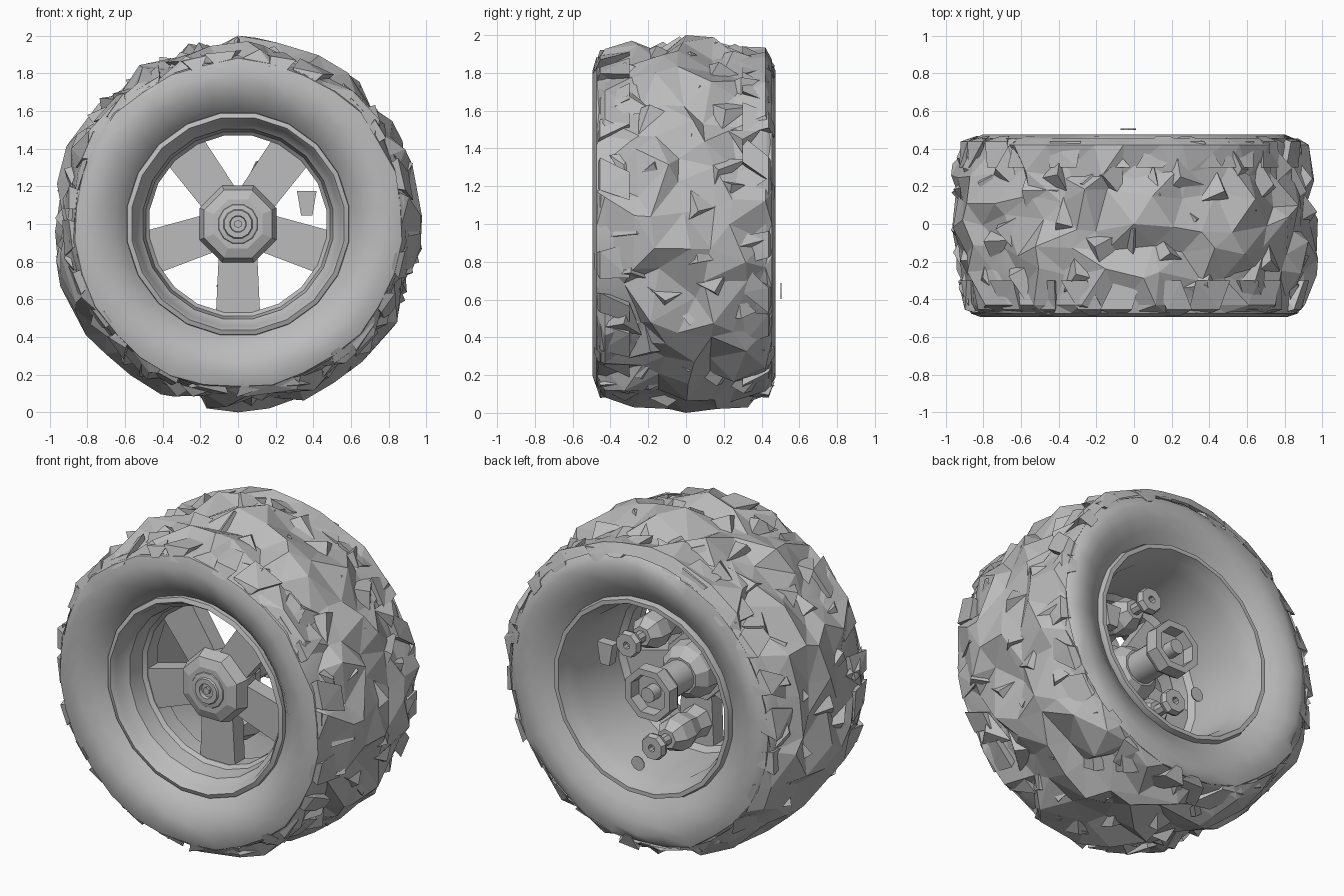
import bpy, bmesh, math, random
from mathutils import Vector

random.seed(7)
old = bpy.data.objects.get("Cube")
if old:
    bpy.data.objects.remove(old, do_unlink=True)

grey = bpy.data.materials.new("plain grey")
grey.use_nodes = True
grey.diffuse_color = (0.5, 0.5, 0.5, 1)
grey.node_tree.nodes["Principled BSDF"].inputs["Base Color"].default_value = (0.5, 0.5, 0.5, 1)


def polar(angle, r, y, cx=0, cz=1):
    """Point around the wheel's axle, which runs along y."""
    return Vector((cx + r * math.cos(angle), y, cz + r * math.sin(angle)))


def finish(name, bm, smooth=0):
    bmesh.ops.recalc_face_normals(bm, faces=bm.faces)
    mesh = bpy.data.meshes.new(name)
    bm.to_mesh(mesh)
    bm.free()
    obj = bpy.data.objects.new(name, mesh)
    bpy.context.collection.objects.link(obj)
    mesh.materials.append(grey)
    if smooth:
        bpy.ops.object.select_all(action="DESELECT")
        obj.select_set(True)
        bpy.context.view_layer.objects.active = obj
        bpy.ops.object.shade_smooth_by_angle(angle=math.radians(smooth))
    return obj


def lathe(name, profile, segments, cx=0, cz=1, smooth=35, wobble=0.0):
    """Turn a closed (radius, y) loop around the axle direction."""
    bm = bmesh.new()
    rings = []
    for i in range(segments):
        a = math.tau * (i + 0.5) / segments
        rings.append([bm.verts.new(polar(a, r + random.uniform(-wobble, wobble) * (r > 0.7), y, cx, cz))
                      for r, y in profile])
    for i, ring in enumerate(rings):
        other = rings[(i + 1) % segments]
        for j in range(len(profile)):
            k = (j + 1) % len(profile)
            if profile[j][0] + profile[k][0] > 0:
                bm.faces.new((ring[j], ring[k], other[k], other[j]))
    bmesh.ops.remove_doubles(bm, verts=bm.verts, dist=0.0005)
    return finish(name, bm, smooth)


def block(bm, corner):
    """Six-sided block; corner maps each sign triple to a point."""
    signs = [(a, b, c) for a in (-1, 1) for b in (-1, 1) for c in (-1, 1)]
    v = [bm.verts.new(corner(*s)) for s in signs]
    for f in ((0, 1, 3, 2), (4, 5, 7, 6), (0, 1, 5, 4), (2, 3, 7, 6), (0, 2, 6, 4), (1, 3, 7, 5)):
        bm.faces.new([v[i] for i in f])


# Tyre carcass with full, rounded sidewalls
lathe("tyre_carcass", [
    (.57, -.36), (.61, -.405), (.66, -.45), (.73, -.485), (.81, -.495), (.87, -.475), (.89, -.42),
    (.9, -.2), (.9, .2), (.88, .42), (.86, .455), (.8, .475), (.73, .468), (.66, .44), (.57, .38)],
    30, smooth=40, wobble=.012)

# Faceted tread: a staggered net of peaks and valleys
bm = bmesh.new()
count, rows = 32, (-.47, -.43, -.28, -.14, 0, .14, .28, .42, .455)
net = []
for i in range(count):
    line = []
    for j, y in enumerate(rows):
        edge = j in (0, len(rows) - 1)
        pole = j == 4 and i % (count // 2) == count // 4
        drop = random.choice((.0, .015, .06, .085))
        r = .87 if edge else 1 - .36 * y * y - drop
        a = math.tau * (i + .5 * (j % 2)) / count
        if pole:
            r = 1
        elif not edge:
            a += random.uniform(-.07, .07)
            y += random.uniform(-.05, .05) * (abs(y) < .4)
        line.append(bm.verts.new(polar(a, r, y)))
    net.append(line)
for i, line in enumerate(net):
    other = net[(i + 1) % count]
    for j in range(len(rows) - 1):
        a, b, c, d = line[j], line[j + 1], other[j + 1], other[j]
        if j % 2:
            bm.faces.new((a, b, c))
            bm.faces.new((a, c, d))
        else:
            bm.faces.new((a, b, d))
            bm.faces.new((b, c, d))
finish("tread", bm)

# Jagged lugs wrapping both shoulders
bm = bmesh.new()
for side, outer in ((-1, .495), (1, .478)):
    for i in range(24):
        mid = math.tau * (i + random.uniform(.2, .6) + side * .2) / 24
        inner_r = random.uniform(.78, .86)
        skew = random.uniform(-.06, .06)

        def lug(a, b, c):
            r = inner_r if b < 0 else random.uniform(.89, .935) + (.015 if c < 0 else -.01)
            y = side * (.3 if c < 0 else outer - (.04 if b > 0 else .01))
            half = .04 if b < 0 else .08
            return polar(mid + a * half + c * skew + random.uniform(-.03, .03), r, y)

        block(bm, lug)
bmesh.ops.triangulate(bm, faces=bm.faces)
finish("shoulder_lugs", bm)

# Sharp triangular shards over the crown
bm = bmesh.new()
for i in range(84):
    mid = math.tau * (i + random.random()) / 84
    y_mid = (-.3, .02, .3, -.15, .17)[i % 5] + random.uniform(-.06, .06)
    turn = random.uniform(0, math.tau)
    base = []
    for k in range(3):
        t = turn + math.tau * k / 3
        reach = random.uniform(.08, .17)
        y = max(-.45, min(.44, y_mid + reach * math.sin(t)))
        base.append(bm.verts.new(polar(mid + reach * math.cos(t), .905, y)))
    tip = bm.verts.new(polar(mid + random.uniform(-.06, .06),
                             random.uniform(.965, .995) - .33 * y_mid * y_mid, y_mid))
    bm.faces.new(base)
    for k in range(3):
        bm.faces.new((base[k], base[(k + 1) % 3], tip))
finish("crown_shards", bm)

# Wheel rim: deep barrel with a lip at each end
lathe("rim", [
    (.6, -.36), (.595, -.41), (.57, -.42), (.55, -.39), (.54, -.35), (.51, -.32), (.495, -.22),
    (.475, -.2), (.475, -.1), (.505, -.07), (.52, .3), (.545, .37), (.565, .43),
    (.59, .43), (.605, .375), (.56, .25), (.56, -.25)], 20)

# Five broad spokes, one pointing straight down
bm = bmesh.new()
for i in range(5):
    a0 = math.tau * (i / 5 - .25)
    out = Vector((math.cos(a0), 0, math.sin(a0)))
    across = Vector((-out.z, 0, out.x))

    def spoke(a, b, c):
        width = .1 if b < 0 else .118
        y = (-.2 if b < 0 else -.195) if c < 0 else -.1
        return Vector((0, y, 1)) + out * (.12 if b < 0 else .495) + across * a * width

    block(bm, spoke)
finish("spokes", bm)

# Hub with stepped centre cap
lathe("hub", [(0, -.29), (.14, -.29), (.195, -.27), (.22, -.2), (.2, -.09), (0, -.09)], 8, smooth=0)
lathe("hub_cap", [(0, -.28), (.04, -.28), (.045, -.31), (.075, -.31), (.08, -.3),
                  (.105, -.295), (.12, -.27), (0, -.27)], 12)
lathe("cap_screw", [(0, -.305), (.022, -.305), (.022, -.27), (0, -.27)], 6, smooth=0)

# Axle on the inner side, ending in an open collar
lathe("axle_flange", [(0, -.1), (.17, -.1), (.16, 0), (.11, .06), (0, .06)], 10, smooth=0)
lathe("axle_tube", [(0, .04), (.095, .04), (.095, .3), (0, .3)], 16)
lathe("axle_collar", [(.08, .26), (.14, .26), (.165, .3), (.16, .37), (.12, .37), (.115, .3), (.08, .3)], 8, smooth=0)
lathe("axle_rod", [(0, .28), (.045, .28), (.045, .37), (0, .37)], 12)

# Two mounting posts behind the spokes
for name, cx, cz in (("upper", .16, 1.25), ("lower", -.01, .67)):
    lathe(name + "_post_body", [(0, -.11), (.1, -.11), (.08, -.02), (.105, .06), (.1, .14), (.06, .2), (0, .2)],
          7, cx, cz, smooth=0)
    lathe(name + "_post_pin", [(0, .18), (.035, .18), (.035, .31), (0, .31)], 8, cx, cz)
    lathe(name + "_post_disc", [(.022, .29), (.07, .29), (.08, .315), (.07, .345), (.022, .345)],
          8, cx, cz, smooth=0)

# Small loose pieces
lathe("loose_disc", [(0, .5), (.043, .5), (.043, .506), (0, .506)], 10, -.03, .645)
bm = bmesh.new()
block(bm, lambda a, b, c: Vector((.365 + a * (.03 if c < 0 else .052), .23 + b * .03, 1.11 + c * .065)))
finish("loose_wedge", bm)
